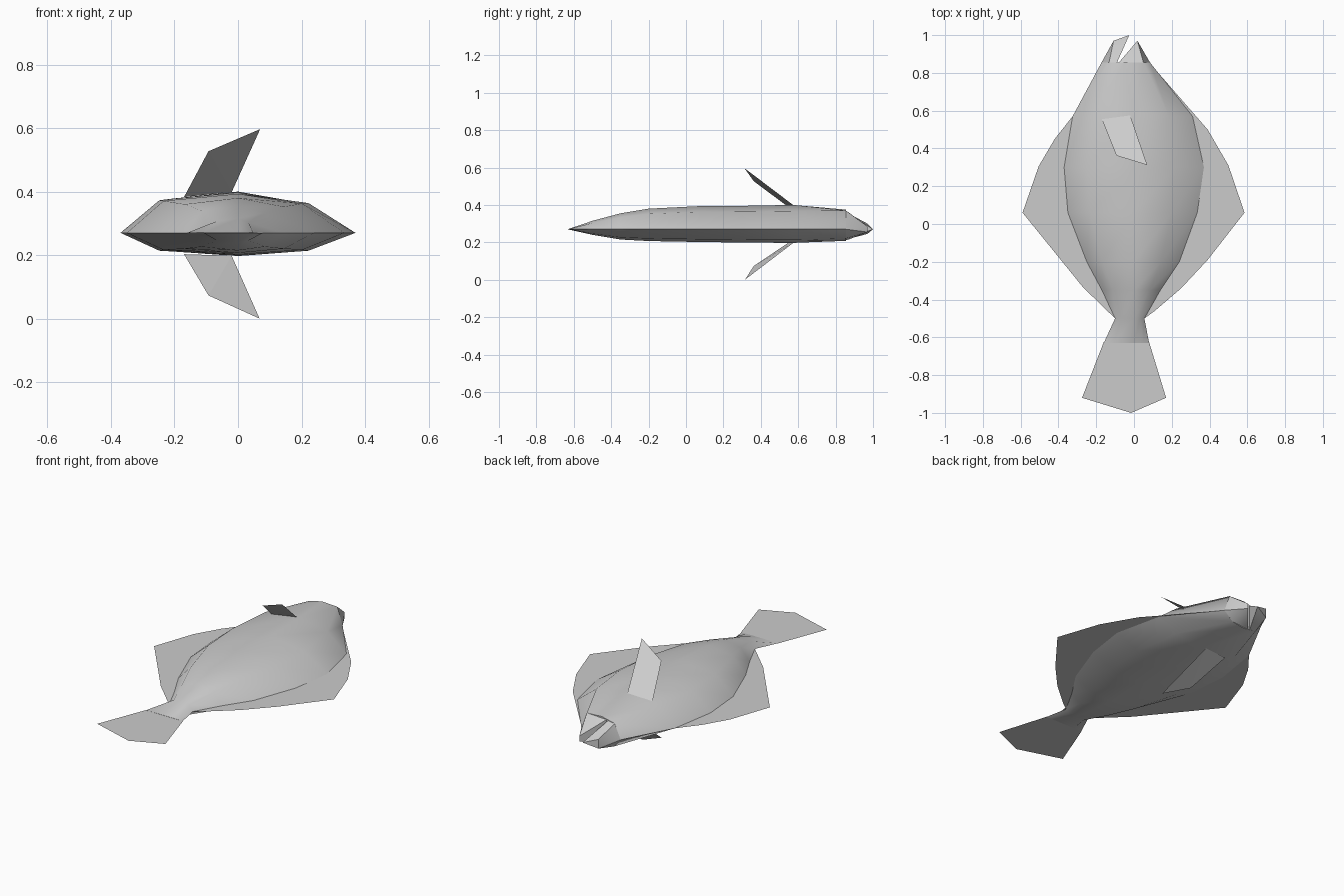
import bpy, bmesh

ZM = 0.27  # height of the flat mid-plane


def finish(name, bm, angle=None):
    bmesh.ops.recalc_face_normals(bm, faces=bm.faces)
    me = bpy.data.meshes.new(name)
    bm.to_mesh(me)
    bm.free()
    ob = bpy.data.objects.new(name, me)
    bpy.context.collection.objects.link(ob)
    if angle:
        bpy.ops.object.select_all(action='DESELECT')
        ob.select_set(True)
        bpy.context.view_layer.objects.active = ob
        bpy.ops.object.shade_smooth_by_angle(angle=angle)
    return ob


def sheet(name, pts):
    bm = bmesh.new()
    bm.faces.new([bm.verts.new(p if len(p) == 3 else (*p, ZM)) for p in pts])
    bmesh.ops.triangulate(bm, faces=bm.faces)
    return finish(name, bm)


def hull(name, pts):
    bm = bmesh.new()
    for p in pts:
        bm.verts.new(p)
    bmesh.ops.convex_hull(bm, input=bm.verts)
    return finish(name, bm, 0.6)


# Body: stations of y, left x, right x, top z, bottom z
stations = [
    (-0.63, -0.16, 0.08, 0.271, 0.269),
    (-0.50, -0.10, 0.055, 0.315, 0.24),
    (-0.35, -0.17, 0.14, 0.355, 0.215),
    (-0.20, -0.25, 0.24, 0.38, 0.207),
    (0.06, -0.35, 0.335, 0.393, 0.202),
    (0.30, -0.37, 0.37, 0.395, 0.199),
    (0.57, -0.325, 0.31, 0.40, 0.197),
    (0.855, -0.172, 0.085, 0.375, 0.208),
]
bm = bmesh.new()
rings = []
for y, l, r, t, b in stations:
    c = 0 if y < 0.8 else -0.05
    ul, ur = c + (l - c) * 0.67, c + (r - c) * 0.6
    up, dn = t - ZM, b - ZM
    ring = [(l, ZM), (ul, ZM + up * 0.82), (c, t), (ur, ZM + up * 0.75),
            (r, ZM), (ur, ZM + dn * 0.79), (c, b), (ul, ZM + dn * 0.79)]
    if y > 0.8:  # raised brow on the right side of the head
        ring[3] = (0.05, 0.37)
    rings.append([bm.verts.new((x, y, z)) for x, z in ring])
for a, b in zip(rings, rings[1:]):
    for i in range(8):
        j = (i + 1) % 8
        bm.faces.new((a[i], a[j], b[j], b[i]))
bm.faces.new(rings[-1])
bm.faces.new(rings[0])
finish("body", bm, 0.9)

# Jaws either side of the open mouth
hull("left_jaw", [
    (-0.172, 0.855, ZM), (-0.132, 0.855, 0.355), (-0.132, 0.855, 0.221),
    (-0.09, 0.855, 0.362), (-0.09, 0.855, 0.215),
    (-0.108, 0.97, 0.30), (-0.108, 0.97, 0.245), (-0.025, 1.0, ZM)])
hull("right_jaw", [
    (-0.08, 0.855, 0.365), (-0.08, 0.855, 0.212), (-0.055, 0.87, 0.36),
    (-0.055, 0.87, 0.215), (0.05, 0.855, 0.37), (0.03, 0.855, 0.221),
    (0.085, 0.855, ZM), (0.018, 0.97, 0.285), (0.018, 0.97, 0.255)])

# Side fins: outer outline, then back along the body edge
sheet("right_fin", [
    (0.055, -0.50), (0.11, -0.46), (0.25, -0.34), (0.39, -0.19), (0.585, 0.06),
    (0.50, 0.31), (0.39, 0.50), (0.085, 0.85), (0.29, 0.57), (0.35, 0.30),
    (0.315, 0.06), (0.22, -0.20)])
sheet("left_fin", [
    (-0.10, -0.50), (-0.27, -0.335), (-0.59, 0.06), (-0.505, 0.305),
    (-0.42, 0.45), (-0.325, 0.57), (-0.35, 0.30), (-0.33, 0.06), (-0.23, -0.20)])

# Tail fin
sheet("tail_fin", [
    (-0.16, -0.625), (-0.275, -0.92), (-0.015, -1.0), (0.17, -0.92), (0.08, -0.625)])

# Pectoral fins above and below
sheet("upper_pectoral_fin", [
    (-0.17, 0.555, 0.383), (-0.02, 0.575, 0.398),
    (0.07, 0.312, 0.597), (-0.093, 0.362, 0.527)])
sheet("lower_pectoral_fin", [
    (-0.17, 0.555, 0.203), (-0.02, 0.575, 0.198),
    (0.068, 0.315, 0.0), (-0.093, 0.362, 0.073)])
